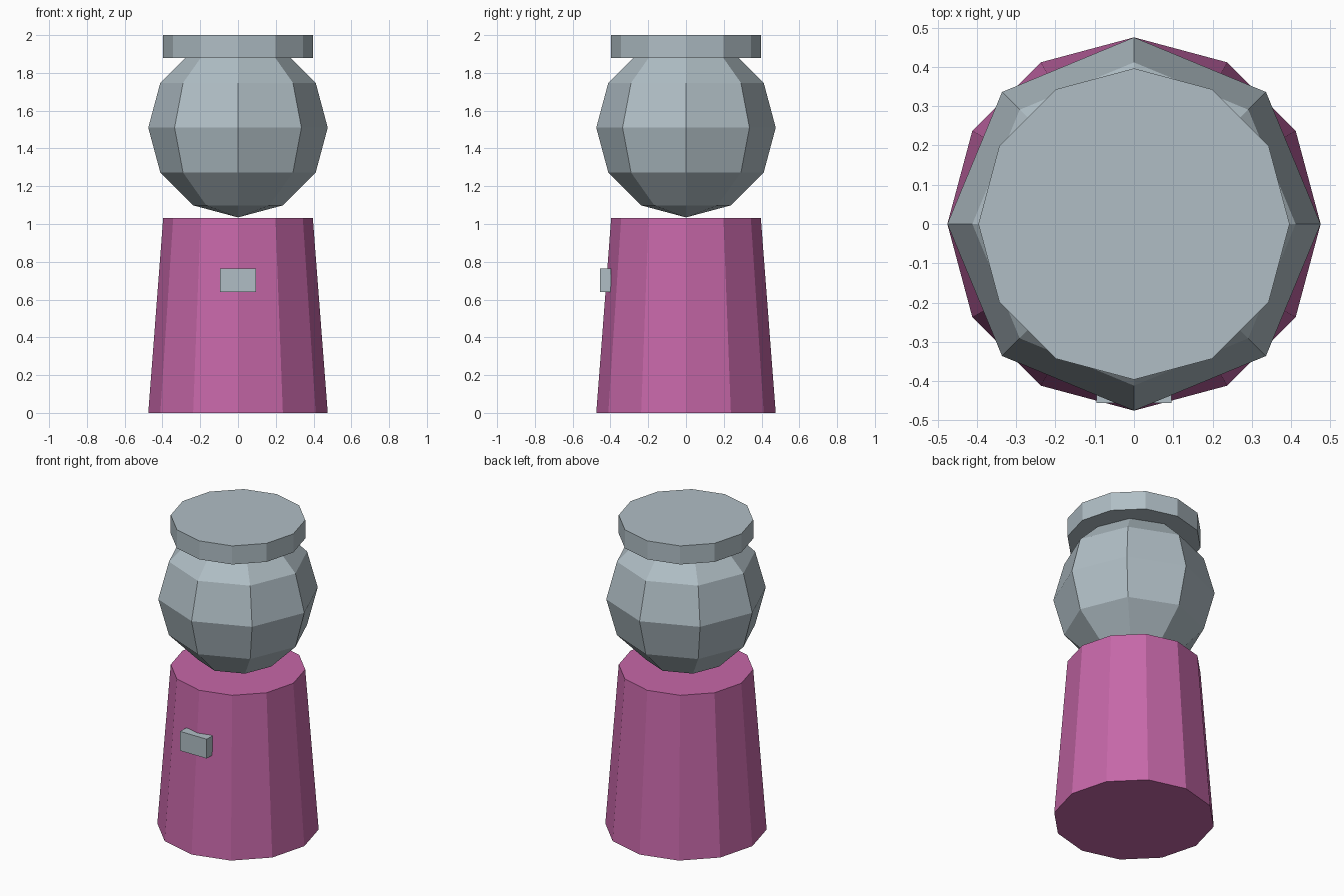
import bpy

cube = bpy.data.objects.get("Cube")
if cube:
    bpy.data.objects.remove(cube, do_unlink=True)


def make_material(name, rgb):
    mat = bpy.data.materials.new(name)
    mat.use_nodes = True
    color = (*rgb, 1.0)
    mat.diffuse_color = color
    mat.node_tree.nodes["Principled BSDF"].inputs["Base Color"].default_value = color
    return mat


def finish(name, mat):
    obj = bpy.context.object
    obj.name = obj.data.name = name
    obj.data.materials.append(mat)
    return obj


def add_drum(name, r_bottom, r_top, z0, z1, mat):
    bpy.ops.mesh.primitive_cone_add(
        vertices=12, radius1=r_bottom, radius2=r_top,
        depth=z1 - z0, location=(0, 0, (z0 + z1) / 2))
    return finish(name, mat)


pink = make_material("pink", (0.565, 0.136, 0.392))
grey = make_material("pale_blue_grey", (0.434, 0.515, 0.558))

# Tapered stand and flat lid
add_drum("tapered_base", 0.475, 0.396, 0.0, 1.033, pink)
add_drum("lid", 0.396, 0.396, 1.88, 2.0, grey)

# Faceted globe
bpy.ops.mesh.primitive_uv_sphere_add(
    segments=8, ring_count=6, radius=0.475, location=(0, 0, 1.51))
finish("globe", grey)

# Small dispenser block on the front of the stand
bpy.ops.mesh.primitive_cube_add(size=1, location=(0, -0.426, 0.702))
block = finish("dispenser_block", grey)
block.scale = (0.19, 0.06, 0.125)
bpy.ops.object.transform_apply(location=False, rotation=False, scale=True)
